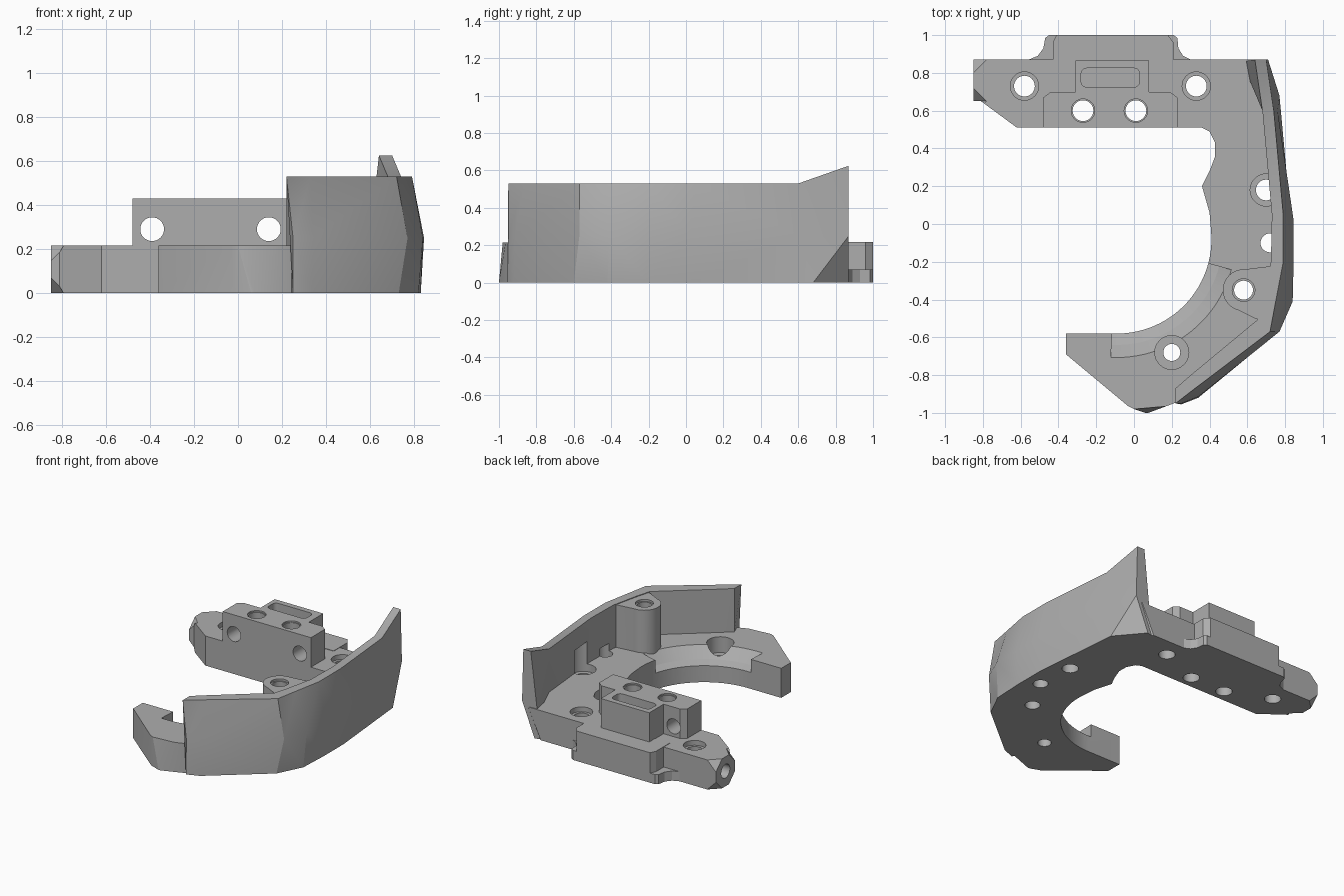
import bpy, bmesh, math
from mathutils import Matrix

old = bpy.data.objects.get("Cube")
if old:
    bpy.data.objects.remove(old, do_unlink=True)

grey = bpy.data.materials.new("plain grey")
grey.use_nodes = True
grey.diffuse_color = (0.42, 0.42, 0.42, 1)
grey.node_tree.nodes["Principled BSDF"].inputs["Base Color"].default_value = (0.42, 0.42, 0.42, 1)


def finish(bm, name):
    bmesh.ops.recalc_face_normals(bm, faces=bm.faces)
    mesh = bpy.data.meshes.new(name)
    bm.to_mesh(mesh)
    bm.free()
    ob = bpy.data.objects.new(name, mesh)
    mesh.materials.append(grey)
    bpy.context.scene.collection.objects.link(ob)
    return ob


def loft(name, rings):
    """Solid through closed rings of 3D points, capped at both ends."""
    bm = bmesh.new()
    rows = [[bm.verts.new(p) for p in ring] for ring in rings]
    n = len(rows[0])
    for a, b in zip(rows, rows[1:]):
        for i in range(n):
            j = (i + 1) % n
            bm.faces.new((a[i], a[j], b[j], b[i]))
    bm.faces.new(rows[0])
    bm.faces.new(rows[-1])
    bmesh.ops.triangulate(bm, faces=[f for f in bm.faces if len(f.verts) == 4])
    return finish(bm, name)


def prism(name, outline, z0, z1, top=None):
    return loft(name, [[(x, y, z0) for x, y in outline],
                       [(x, y, z1) for x, y in top or outline]])


def rod(name, centre, r, length, axis="Z", r2=None):
    bm = bmesh.new()
    turn = {"Z": Matrix(), "X": Matrix.Rotation(math.pi / 2, 4, "Y"),
            "Y": Matrix.Rotation(math.pi / 2, 4, "X")}[axis]
    bmesh.ops.create_cone(bm, cap_ends=True, segments=32, radius1=r, radius2=r2 or r,
                          depth=length, matrix=Matrix.Translation(centre) @ turn)
    return finish(bm, name)


def combine(body, tool, operation):
    mod = body.modifiers.new("combine", "BOOLEAN")
    mod.operation, mod.solver, mod.object = operation, "EXACT", tool
    bpy.context.view_layer.objects.active = body
    bpy.ops.object.modifier_apply(modifier=mod.name)
    bpy.data.objects.remove(tool, do_unlink=True)


def cut(tool):
    combine(body, tool, "DIFFERENCE")


def add(tool):
    combine(body, tool, "UNION")


def arc(cx, cy, r, a0, a1, n):
    return [(cx + r * math.cos(math.radians(a0 + (a1 - a0) * i / n)),
             cy + r * math.sin(math.radians(a0 + (a1 - a0) * i / n))) for i in range(n + 1)]


# Hook-shaped base plate, with a pointed front foot and a back arm
CX, CY, R = -0.09, -0.08, 0.5
inner = arc(CX, CY, R, -90, 5, 24) + [(0.4, 0.06), (0.36, 0.2), (0.4, 0.28), (0.43, 0.36),
                                      (0.43, 0.43), (0.4, 0.49), (0.36, 0.51)]
arm = [(-0.62, 0.51), (-0.81, 0.65), (-0.85, 0.65), (-0.85, 0.87)]
side = [(0.74, 0.7), (0.75, 0.6), (0.8, 0.05), (0.8, -0.2), (0.78, -0.4),
        (0.71, -0.575), (0.34, -0.9)]
low = inner + arm + [(0.56, 0.87)] + side + [
    (0.075, -1), (0.06, -1), (-0.02, -0.97), (-0.36, -0.69), (-0.36, -0.58)]
high = inner + arm + [(0.66, 0.87)] + side + [
    (0.17, -0.965), (0, -0.98), (-0.03, -0.965), (-0.36, -0.69), (-0.36, -0.58)]
body = prism("bracket_body", low, 0, 0.215, high)

# Sloped dish around the inside of the front foot
dish = [[(CX, CY, z)] + [(x, y, z) for x, y in arc(CX, CY, r, -93, -15, 24)]
        for r, z in ((0.47, 0.11), (0.56, 0.14), (0.64, 0.23))]
cut(loft("dish_cutter", dish))

# Faceted side wall: outer foot, outer waist, outer rim, inner rim, rim height
stations = [
    ((0.25, -0.955), (0.25, -0.95), (0.22, -0.95), (0.22, -0.87), 0.53),
    ((0.34, -0.92), (0.34, -0.915), (0.33, -0.865), (0.30, -0.80), 0.53),
    ((0.73, -0.60), (0.77, -0.57), (0.72, -0.57), (0.65, -0.51), 0.53),
    ((0.82, -0.42), (0.84, -0.41), (0.75, -0.41), (0.68, -0.40), 0.53),
    ((0.83, -0.20), (0.845, -0.20), (0.79, -0.20), (0.725, -0.20), 0.53),
    ((0.83, 0.03), (0.845, 0.02), (0.79, 0.05), (0.73, 0.05), 0.53),
    ((0.77, 0.68), (0.76, 0.60), (0.74, 0.60), (0.68, 0.60), 0.53),
    ((0.61, 0.87), (0.71, 0.87), (0.70, 0.87), (0.64, 0.87), 0.625)]
rings = []
for foot, waist, rim, ins, h in stations:
    base_in = (0.57, 0.86) if h > 0.6 else ins
    rings.append([(*foot, 0), (*waist, 0.25), (*rim, h), (*ins, h), (*base_in, 0)])
add(loft("side_wall", rings))

# Screw boss joined to the wall
add(prism("boss_web", [(0.57, -0.242), (0.75, -0.22), (0.75, -0.36), (0.70, -0.5),
                       (0.64, -0.5), (0.55, -0.455)], 0.1, 0.525))
add(rod("boss", (0.58, -0.35, 0.3125), 0.11, 0.425))

# Raised T-shaped block on the back arm
add(prism("raised_block", [(-0.48, 0.51), (0.23, 0.51), (0.23, 0.67), (0.19, 0.7),
                           (0.08, 0.7), (0.08, 0.865), (-0.31, 0.865), (-0.31, 0.7),
                           (-0.44, 0.7), (-0.48, 0.67)], 0.1, 0.43))

# Rear tongue above a flared flange
add(prism("rear_flange", [(-0.57, 0.8), (-0.57, 0.865), (-0.51, 0.89), (-0.48, 0.93),
                          (-0.47, 0.985), (-0.45, 1), (0.21, 1), (0.23, 0.985),
                          (0.235, 0.93), (0.26, 0.89), (0.31, 0.865), (0.31, 0.8)], 0, 0.07))
add(prism("rear_tongue", [(-0.43, 0.8), (-0.43, 0.96), (-0.41, 1), (0.18, 1),
                          (0.21, 0.96), (0.21, 0.8)], 0.01, 0.218))

# Clipped corners and cross hole at the arm tip
for y in (0.65, 0.87):
    for z in (0, 0.215):
        bm = bmesh.new()
        bmesh.ops.create_uvsphere(bm, u_segments=4, v_segments=2, radius=0.07,
                                  matrix=Matrix.Translation((-0.85, y, z)))
        cut(finish(bm, "corner_cutter"))
cut(rod("tip_hole", (-0.8, 0.76, 0.11), 0.05, 0.3, "X"))

# Vertical screw holes: x, y, radius, counterbore radius, counterbore floor
holes = [(-0.58, 0.73, 0.055, 0.075, 0.18), (0.33, 0.73, 0.055, 0.075, 0.18),
         (-0.27, 0.6, 0.055, 0.062, 0.42), (0.01, 0.6, 0.055, 0.062, 0.42),
         (0.58, -0.35, 0.05, 0.06, 0.51), (0.2, -0.68, 0.045, 0.09, 0.1)]
for x, y, r, bore, floor in holes:
    cut(rod("hole", (x, y, 0.3), r, 0.8))
    cut(rod("counterbore", (x, y, floor + 0.2), bore, 0.4))

# Holes partly under the wall, with a relief pocket in its inner face
cut(rod("wall_hole", (0.7, 0.18, 0.1), 0.055, 0.5))
cut(rod("wall_pocket", (0.7, 0.18, 0.27), 0.085, 0.22))
cut(rod("small_wall_hole", (0.72, -0.1, 0.12), 0.05, 0.3))

# Cross holes and rounded slot in the raised block
for x in (-0.39, 0.14):
    cut(rod("cross_hole", (x, 0.6, 0.29), 0.054, 0.3, "Y"))
slot = arc(0, 0.795, 0.03, 0, 90, 5) + arc(-0.25, 0.795, 0.03, 90, 180, 5) \
    + arc(-0.25, 0.755, 0.03, 180, 270, 5) + arc(0, 0.755, 0.03, 270, 360, 5)
cut(prism("slot_cutter", slot, 0.3, 0.5))

# Smooth curved walls, keep machined edges sharp
bpy.ops.object.select_all(action="DESELECT")
body.select_set(True)
bpy.context.view_layer.objects.active = body
bpy.ops.object.shade_smooth_by_angle(angle=math.radians(20))
